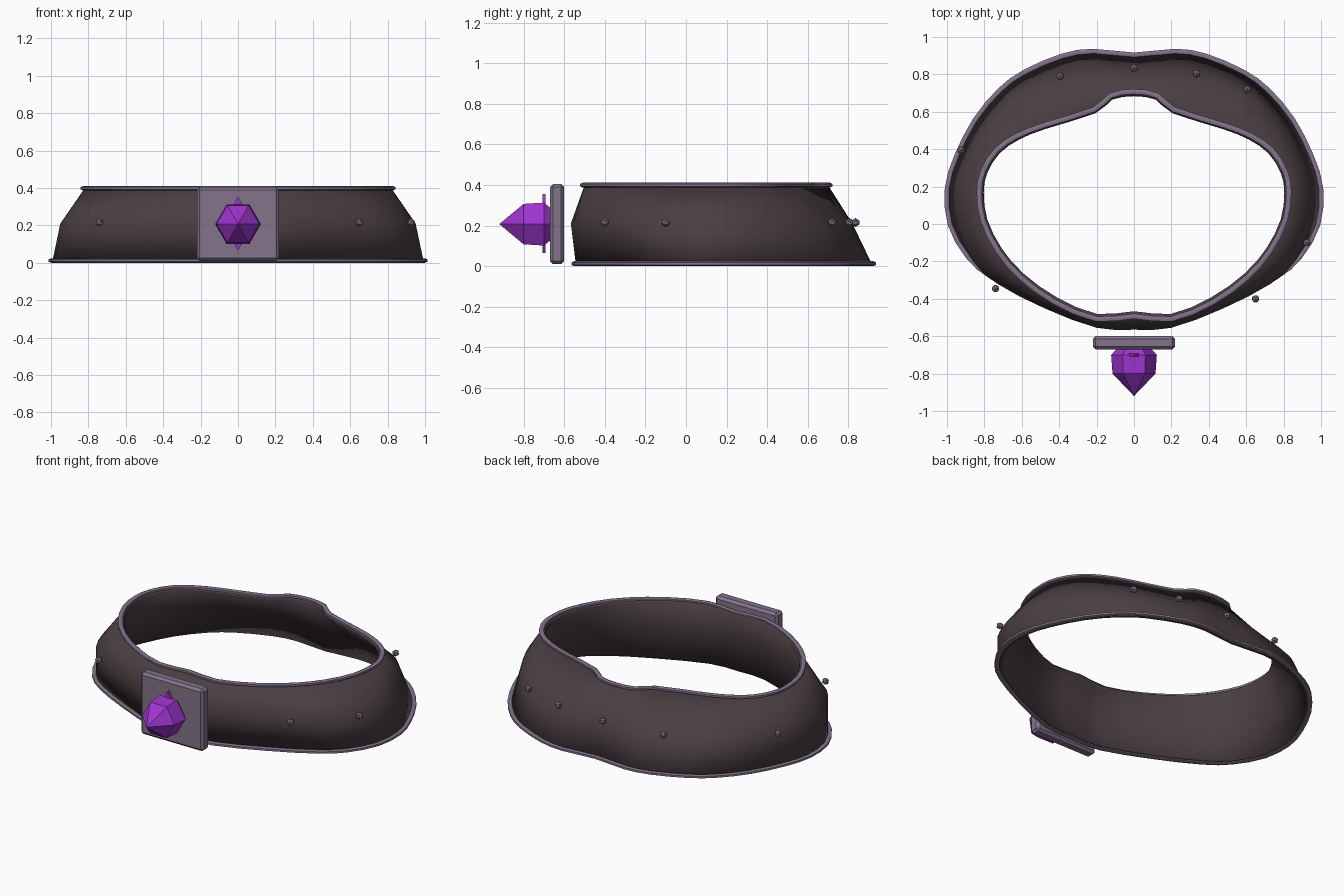
import bpy, bmesh, math
from mathutils import Vector, Matrix

if "Cube" in bpy.data.objects:
    bpy.data.objects.remove(bpy.data.objects["Cube"])


def material(name, rgb):
    m = bpy.data.materials.new(name)
    m.diffuse_color = (*rgb, 1)
    m.use_nodes = True
    m.node_tree.nodes["Principled BSDF"].inputs["Base Color"].default_value = m.diffuse_color
    return m


LEATHER = material("dark leather", (0.069, 0.050, 0.055))
METAL = material("dull violet metal", (0.225, 0.175, 0.255))
GEM = material("purple crystal", (0.34, 0.035, 0.62))


def make(name, bm, mat):
    me = bpy.data.meshes.new(name)
    bm.to_mesh(me)
    bm.free()
    me.materials.append(mat)
    ob = bpy.data.objects.new(name, me)
    bpy.context.collection.objects.link(ob)
    return ob


def smooth(ob, angle=40):
    bpy.ops.object.select_all(action='DESELECT')
    ob.select_set(True)
    bpy.context.view_layer.objects.active = ob
    bpy.ops.object.shade_smooth_by_angle(angle=math.radians(angle))


def ring(half, z):
    """Mirror a half outline and refine it once with a smooth spline."""
    pts = half + [(-x, y) for x, y in half[-2:0:-1]]
    p = [Vector((x, y, z)) for x, y in pts]
    n, out = len(p), []
    for i in range(n):
        a, b, c, d = p[i - 1], p[i], p[(i + 1) % n], p[(i + 2) % n]
        out += [b, (b + c) * 0.5625 - (a + d) * 0.0625]
    return out


# Band outlines, from the middle of the back round to the middle of the front
bottom = [(0, .895), (.22, .915), (.38, .89), (.58, .805), (.71, .71), (.84, .555), (.94, .36),
          (.99, .19), (.975, 0), (.88, -.17), (.75, -.28), (.5, -.41), (.2, -.53), (0, -.54)]
middle = [(0, .82), (.18, .815), (.34, .785), (.58, .71), (.70, .615), (.82, .48), (.91, .31),
          (.95, .17), (.935, -.02), (.86, -.2), (.73, -.32), (.48, -.45), (.2, -.555), (0, -.565)]
top = [(0, .70), (.12, .68), (.21, .605), (.48, .52), (.62, .465), (.73, .39), (.80, .28),
       (.82, .17), (.80, .02), (.72, -.14), (.6, -.28), (.42, -.41), (.2, -.50), (0, -.485)]
rings = [ring(bottom, 0.012), ring(middle, 0.21), ring(top, 0.398)]

# Leather band
bm = bmesh.new()
rows = [[bm.verts.new(p) for p in r] for r in rings]
n = len(rows[0])
for lo, up in zip(rows, rows[1:]):
    for i in range(n):
        j = (i + 1) % n
        bm.faces.new((lo[i], up[i], up[j], lo[j]))
band = make("band", bm, LEATHER)
mod = band.modifiers.new("thickness", 'SOLIDIFY')
mod.thickness = 0.02
mod.offset = -1
smooth(band)


# Metal trim along both edges
def trim(name, path, z):
    bm = bmesh.new()
    count, loops = len(path), []
    for i, p in enumerate(path):
        t = (path[(i + 1) % count] - path[i - 1]).normalized()
        out = t.cross(Vector((0, 0, -1)))
        loop = []
        for k in range(6):
            a = math.tau * k / 6 + math.pi / 6
            q = p - out * -0.008 + out * 0.016 * math.cos(a)
            loop.append(bm.verts.new((q.x, q.y, z + 0.012 * math.sin(a))))
        loops.append(loop)
    for i in range(count):
        a, b = loops[i], loops[(i + 1) % count]
        for k in range(6):
            m = (k + 1) % 6
            bm.faces.new((a[k], a[m], b[m], b[k]))
    bmesh.ops.recalc_face_normals(bm, faces=bm.faces)
    smooth(make(name, bm, METAL), 65)


trim("bottom_trim", rings[0], 0.012)
trim("top_trim", rings[2], 0.399)

# Studs scattered round the band
for i, (x, y) in enumerate([(0, .835), (-.395, .79), (.335, .805), (.605, .72), (-.925, .395),
                            (.925, -.1), (.65, -.4), (-.74, -.345)]):
    bm = bmesh.new()
    bmesh.ops.create_icosphere(bm, subdivisions=1, radius=0.022,
                               matrix=Matrix.Translation((x, y, 0.215)))
    make(f"stud_{i + 1}", bm, METAL)

# Square buckle plate with chamfered edges
bm = bmesh.new()
bmesh.ops.create_cube(bm, size=1, matrix=Matrix.Translation((0, -.635, .207))
                      @ Matrix.Diagonal((.44, .07, .395, 1)))
bmesh.ops.bevel(bm, geom=bm.edges[:], offset=0.015, segments=1, affect='EDGES')
make("buckle_plate", bm, METAL)

# Six-sided pointed gem
bm = bmesh.new()
loops = []
for y, r in [(-.665, .09), (-.70, .122), (-.80, .115)]:
    loops.append([bm.verts.new((r * math.cos(k * math.pi / 3), y, .207 + r * math.sin(k * math.pi / 3)))
                  for k in range(6)])
tip = bm.verts.new((0, -.92, .207))
bm.faces.new(loops[0])
for k in range(6):
    m = (k + 1) % 6
    for a, b in zip(loops, loops[1:]):
        bm.faces.new((a[k], a[m], b[m], b[k]))
    bm.faces.new((loops[2][k], loops[2][m], tip))
bmesh.ops.recalc_face_normals(bm, faces=bm.faces)
make("gem", bm, GEM)

# Thin diamond-shaped spike plate behind the gem
bm = bmesh.new()
bmesh.ops.create_cone(bm, cap_ends=True, segments=4, radius1=1, radius2=1, depth=1,
                      matrix=Matrix.Translation((0, -.70, .21)) @ Matrix.Diagonal((.08, .016, .145, 1))
                      @ Matrix.Rotation(math.pi / 2, 4, 'X'))
make("gem_spikes", bm, GEM)
